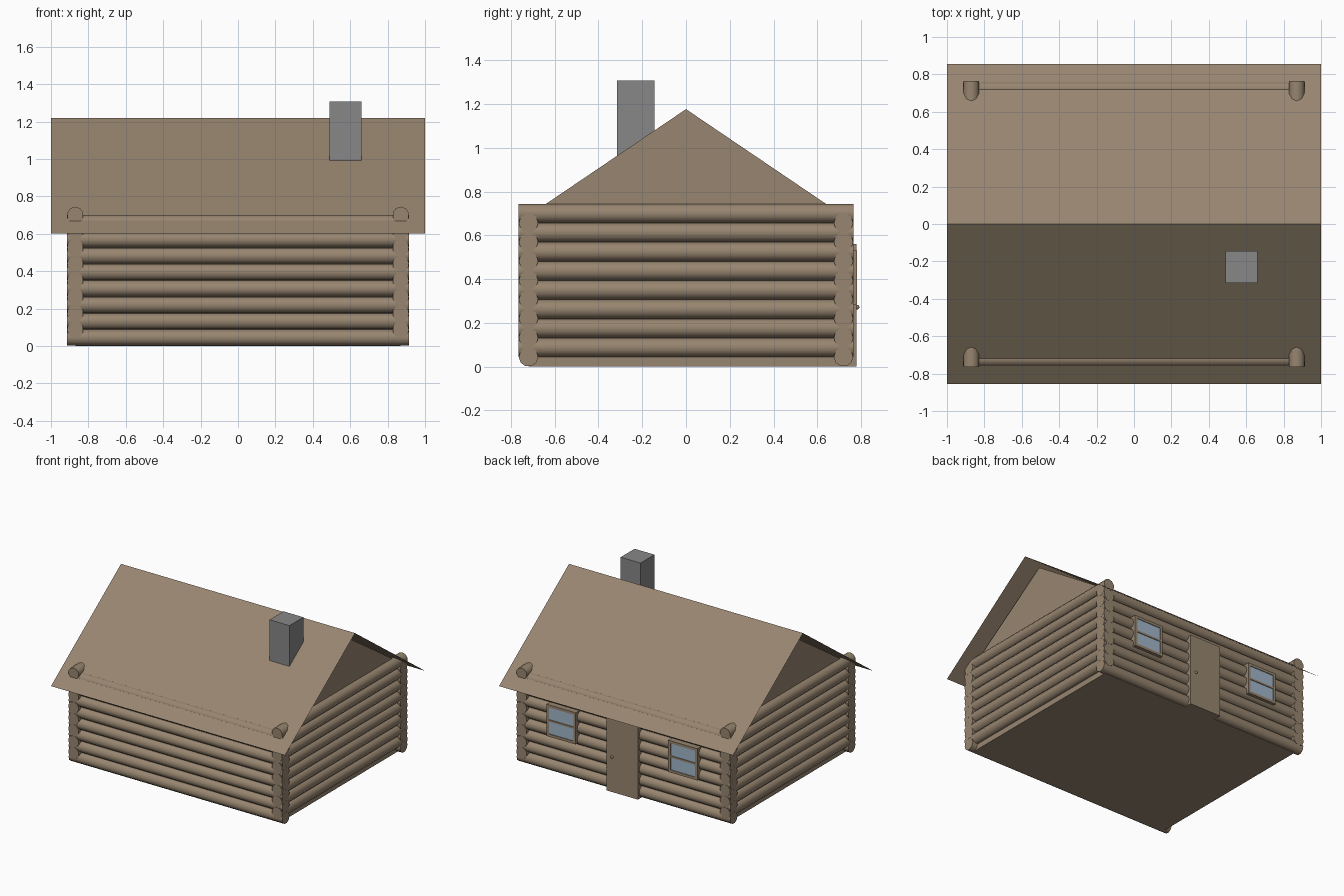
import bpy, bmesh, math
from mathutils import Matrix

cube = bpy.data.objects.get("Cube")
if cube:
    bpy.data.objects.remove(cube, do_unlink=True)


def material(name, color):
    m = bpy.data.materials.new(name)
    m.use_nodes = True
    rgba = (*color, 1)
    m.diffuse_color = rgba
    m.node_tree.nodes["Principled BSDF"].inputs["Base Color"].default_value = rgba
    return m


wood = material("brown wood", (0.31, 0.235, 0.16))
stone = material("grey stone", (0.25, 0.245, 0.245))
glass = material("pale blue glass", (0.35, 0.47, 0.58))


def make_object(name, bm, mat):
    mesh = bpy.data.meshes.new(name)
    bm.to_mesh(mesh)
    bm.free()
    mesh.materials.append(mat)
    obj = bpy.data.objects.new(name, mesh)
    bpy.context.collection.objects.link(obj)
    return obj


def box(name, x, y, z, mat):
    bm = bmesh.new()
    bmesh.ops.create_cube(bm, size=1)
    for v in bm.verts:
        v.co = [lo + (c + 0.5) * (hi - lo) for c, (lo, hi) in zip(v.co, (x, y, z))]
    return make_object(name, bm, mat)


def extrude_profile(name, points, half_length, mat, closed):
    """Sweep a (y, z) profile along x; closed profiles get end caps."""
    bm = bmesh.new()
    ends = [[bm.verts.new((s * half_length, y, z)) for y, z in points] for s in (-1, 1)]
    n = len(points)
    for i in range(n if closed else n - 1):
        j = (i + 1) % n
        bm.faces.new((ends[0][i], ends[0][j], ends[1][j], ends[1][i]))
    if closed:
        for end in ends:
            bm.faces.new(end)
        bmesh.ops.recalc_face_normals(bm, faces=bm.faces)
    else:
        bmesh.ops.reverse_faces(bm, faces=[f for f in bm.faces if f.normal.z < 0] or [])
        bm.normal_update()
        down = [f for f in bm.faces if f.normal.z < 0]
        if down:
            bmesh.ops.reverse_faces(bm, faces=down)
    return make_object(name, bm, mat)


def log_wall(name, axis, offset, length, heights):
    """Stack horizontal logs into one wall."""
    bm = bmesh.new()
    for z in heights:
        if axis == "X":
            m = Matrix.Translation((0, offset, z)) @ Matrix.Rotation(math.pi / 2, 4, "Y")
        else:
            m = Matrix.Translation((offset, 0, z)) @ Matrix.Rotation(math.pi / 2, 4, "X")
        bmesh.ops.create_cone(bm, cap_ends=True, segments=10, radius1=RADIUS,
                              radius2=RADIUS, depth=length, matrix=m)
    obj = make_object(name, bm, wood)
    bpy.ops.object.select_all(action="DESELECT")
    obj.select_set(True)
    bpy.context.view_layer.objects.active = obj
    bpy.ops.object.shade_smooth_by_angle(angle=math.radians(45))


RADIUS = 0.0445
STEP = 0.0875
WALL_X, WALL_Y = 0.87, 0.72

# Solid body with gables
extrude_profile("cabin_body", [(-WALL_Y, 0), (WALL_Y, 0), (WALL_Y, 0.69),
                               (0, 1.177), (-WALL_Y, 0.69)], WALL_X, wood, True)

# Interlocking log walls, side logs half a log higher
long_heights = [RADIUS + STEP * i for i in range(8)]
side_heights = [STEP * (i + 1) for i in range(8)]
for s, long_name, side_name in ((-1, "front_logs", "right_logs"), (1, "back_logs", "left_logs")):
    log_wall(long_name, "X", s * WALL_Y, 1.826, long_heights)
    log_wall(side_name, "Y", s * WALL_X, 1.53, side_heights)

# Thin sheet roof
extrude_profile("roof", [(-0.855, 0.602), (0, 1.22), (0.855, 0.602)], 1, wood, False)

# Chimney
box("chimney", (0.49, 0.66), (-0.315, -0.145), (0.93, 1.307), stone)

# Back door and knob
box("door", (-0.135, 0.135), (0.7, 0.78), (0, 0.56), wood)
bm = bmesh.new()
bmesh.ops.create_uvsphere(bm, u_segments=10, v_segments=6, radius=0.011,
                          matrix=Matrix.Translation((0.085, 0.782, 0.272)))
make_object("door_knob", bm, wood)

# Back windows: frame, two panes and raised trim
for name, cx in (("left", 0.52), ("right", -0.52)):
    x0, x1, z0, z1, t = cx - 0.125, cx + 0.125, 0.285, 0.53, 0.02
    mid = (z0 + z1) / 2
    box(name + "_window_backing", (x0, x1), (0.7, 0.772), (z0, z1), wood)
    for part, lo, hi in (("lower", z0 + t, mid - 0.007), ("upper", mid + 0.007, z1 - t)):
        box(f"{name}_window_{part}_pane", (x0 + t, x1 - t), (0.77, 0.777), (lo, hi), glass)
    for part, lo, hi in (("sill", z0, z0 + t), ("bar", mid - 0.007, mid + 0.007),
                         ("head", z1 - t, z1)):
        box(f"{name}_window_{part}", (x0, x1), (0.77, 0.782), (lo, hi), wood)
    for part, lo, hi in (("inner_jamb", x0, x0 + t), ("outer_jamb", x1 - t, x1)):
        box(f"{name}_window_{part}", (lo, hi), (0.77, 0.782), (z0 + t, z1 - t), wood)
